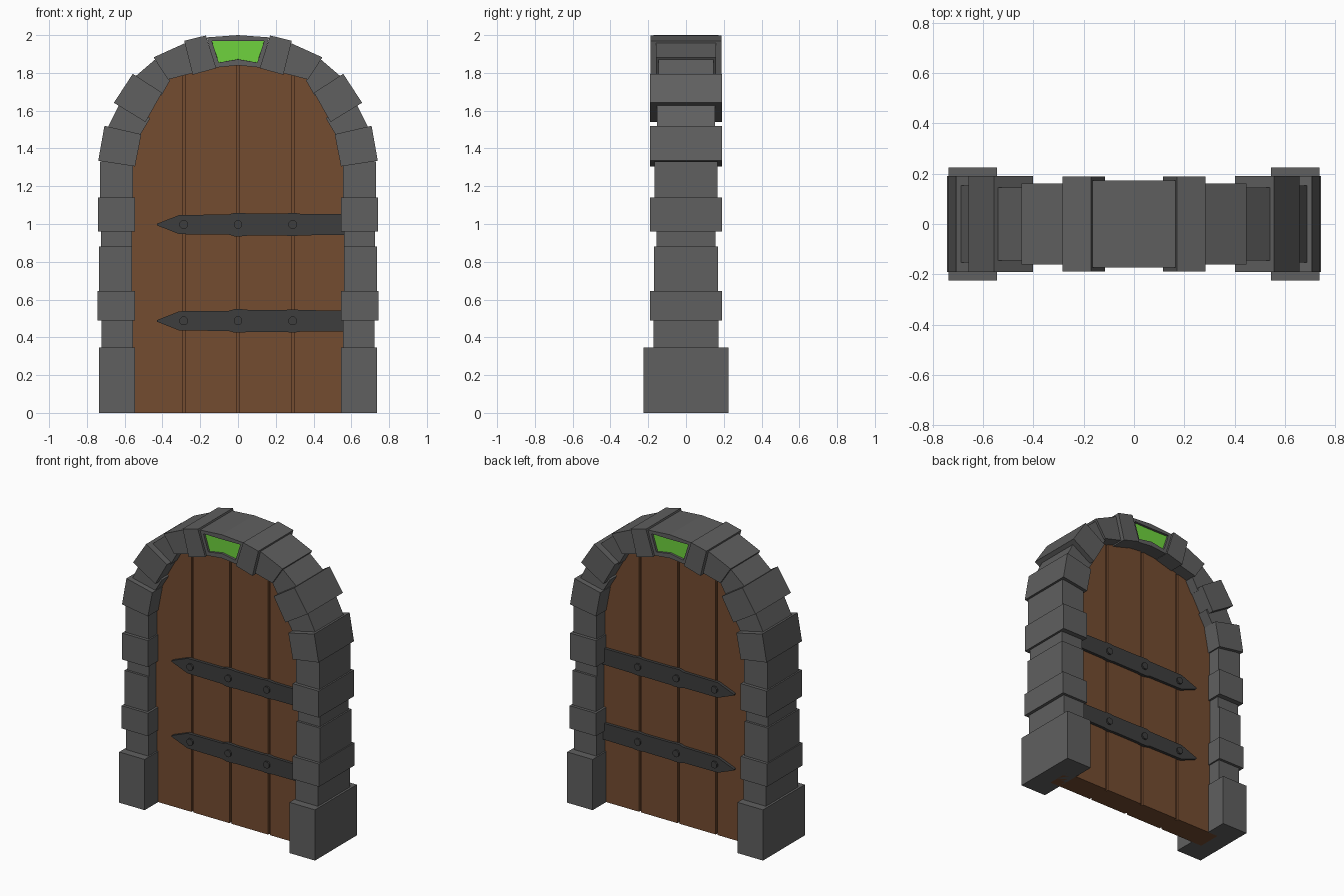
import bpy, bmesh, math

if "Cube" in bpy.data.objects:
    bpy.data.objects.remove(bpy.data.objects["Cube"])


def material(name, color):
    m = bpy.data.materials.new(name)
    m.diffuse_color = (*color, 1)
    m.use_nodes = True
    m.node_tree.nodes["Principled BSDF"].inputs["Base Color"].default_value = m.diffuse_color
    return m


STONE = material("grey stone", (0.115, 0.115, 0.115))
WOOD = material("brown wood", (0.175, 0.072, 0.030))
IRON = material("dark iron", (0.048, 0.048, 0.048))
GREEN = material("green gem", (0.156, 0.645, 0.048))


def prism(name, outline, y0, y1, mat):
    """Extrude an (x, z) outline from y0 to y1."""
    bm = bmesh.new()
    face = bm.faces.new([bm.verts.new((x, y0, z)) for x, z in outline])
    ext = bmesh.ops.extrude_face_region(bm, geom=[face])
    for v in ext["geom"]:
        if isinstance(v, bmesh.types.BMVert):
            v.co.y = y1
    bmesh.ops.recalc_face_normals(bm, faces=bm.faces)
    me = bpy.data.meshes.new(name)
    bm.to_mesh(me)
    bm.free()
    me.materials.append(mat)
    ob = bpy.data.objects.new(name, me)
    bpy.context.collection.objects.link(ob)
    return ob


def both_sides(name, outline, depth):
    """Stone block on the right and its mirror on the left."""
    prism(name + "_right", outline, -depth, depth, STONE)
    prism(name + "_left", [(-x, z) for x, z in outline], -depth, depth, STONE)


# Upright pillar stones: inner x, outer x, bottom, top, half depth
pillar = [
    (0.545, 0.737, 0.00, 0.345, 0.225),
    (0.555, 0.722, 0.345, 0.49, 0.172),
    (0.545, 0.743, 0.49, 0.645, 0.19),
    (0.560, 0.735, 0.645, 0.88, 0.17),
    (0.560, 0.725, 0.88, 0.96, 0.155),
    (0.545, 0.740, 0.96, 1.14, 0.19),
    (0.555, 0.730, 1.14, 1.33, 0.168),
]
for i, (a, b, lo, hi, d) in enumerate(pillar):
    both_sides(f"pillar_stone_{i + 1}", [(a, lo), (b, lo), (b, hi), (a, hi)], d)

# Tilted arch stones: four corners and half depth
arch = [
    ([(0.545, 1.305), (0.740, 1.335), (0.707, 1.52), (0.512, 1.475)], 0.19),
    ([(0.525, 1.46), (0.695, 1.50), (0.620, 1.65), (0.465, 1.56)], 0.153),
    ([(0.490, 1.54), (0.657, 1.642), (0.557, 1.795), (0.402, 1.695)], 0.19),
    ([(0.405, 1.68), (0.545, 1.78), (0.440, 1.87), (0.360, 1.76)], 0.145),
    ([(0.370, 1.765), (0.447, 1.882), (0.275, 1.96), (0.235, 1.80)], 0.16),
    ([(0.240, 1.79), (0.285, 1.97), (0.170, 1.998), (0.115, 1.825)], 0.188),
]
for i, (outline, d) in enumerate(arch):
    both_sides(f"arch_stone_{i + 1}", outline, d)

# Keystone with a recessed green panel on both faces
key = prism("keystone", [(-0.12, 1.828), (0, 1.84), (0.12, 1.828),
                         (0.165, 1.988), (0, 2.0), (-0.165, 1.988)],
            -0.173, 0.173, STONE)
key.data.materials.append(GREEN)
bm = bmesh.new()
bm.from_mesh(key.data)
panels = [f for f in bm.faces if abs(f.normal.y) > 0.9]
bmesh.ops.inset_individual(bm, faces=panels, thickness=0.032)
bmesh.ops.inset_individual(bm, faces=panels, thickness=0.0005, depth=-0.015)
for f in panels:
    f.material_index = 1
bm.to_mesh(key.data)
bm.free()

# Door planks follow the arch, with a thinner core behind the grooves
crown = [(0, 1.91), (0.2, 1.88), (0.38, 1.79), (0.50, 1.65), (0.58, 1.48), (0.62, 1.32)]


def height(x):
    x = abs(x)
    for (xa, za), (xb, zb) in zip(crown, crown[1:]):
        if x <= xb:
            return za + (zb - za) * (x - xa) / (xb - xa)
    return crown[-1][1]


def plank(name, x0, x1, d):
    knots = sorted({s * x for x, _ in crown for s in (-1, 1) if x0 < s * x < x1})
    xs = [x0] + knots + [x1]
    prism(name, [(x0, 0), (x1, 0)] + [(x, height(x)) for x in reversed(xs)], -d, d, WOOD)


SEAMS = (-0.287, 0.0, 0.290)
edges = [-0.62, *SEAMS, 0.62]
G = 0.008
for i, (a, b) in enumerate(zip(edges, edges[1:])):
    plank(f"door_plank_{i + 1}", a + (G if i else 0), b - (G if i < 3 else 0), 0.08)
plank("door_core", -0.61, 0.61, 0.066)

# Iron straps and rivets on both faces of the door
half = [(-0.43, 0.004), (-0.31, 0.051), (-0.05, 0.053), (-0.02, 0.062), (0.02, 0.062),
        (0.05, 0.059), (0.25, 0.058), (0.275, 0.061), (0.305, 0.061), (0.33, 0.057),
        (0.60, 0.055)]
for level, z in (("lower", 0.487), ("upper", 0.997)):
    for side, s in (("front", -1), ("back", 1)):
        outline = [(x, z + h) for x, h in half] + [(x, z - h) for x, h in reversed(half)]
        prism(f"{level}_{side}_strap", outline, s * 0.075, s * 0.1, IRON)
        for i, x in enumerate(SEAMS):
            ring = [(x + 0.024 * math.cos(math.pi * (k + 0.5) / 4),
                     z + 0.024 * math.sin(math.pi * (k + 0.5) / 4)) for k in range(8)]
            prism(f"{level}_{side}_rivet_{i + 1}", ring, s * 0.095, s * 0.112, IRON)
